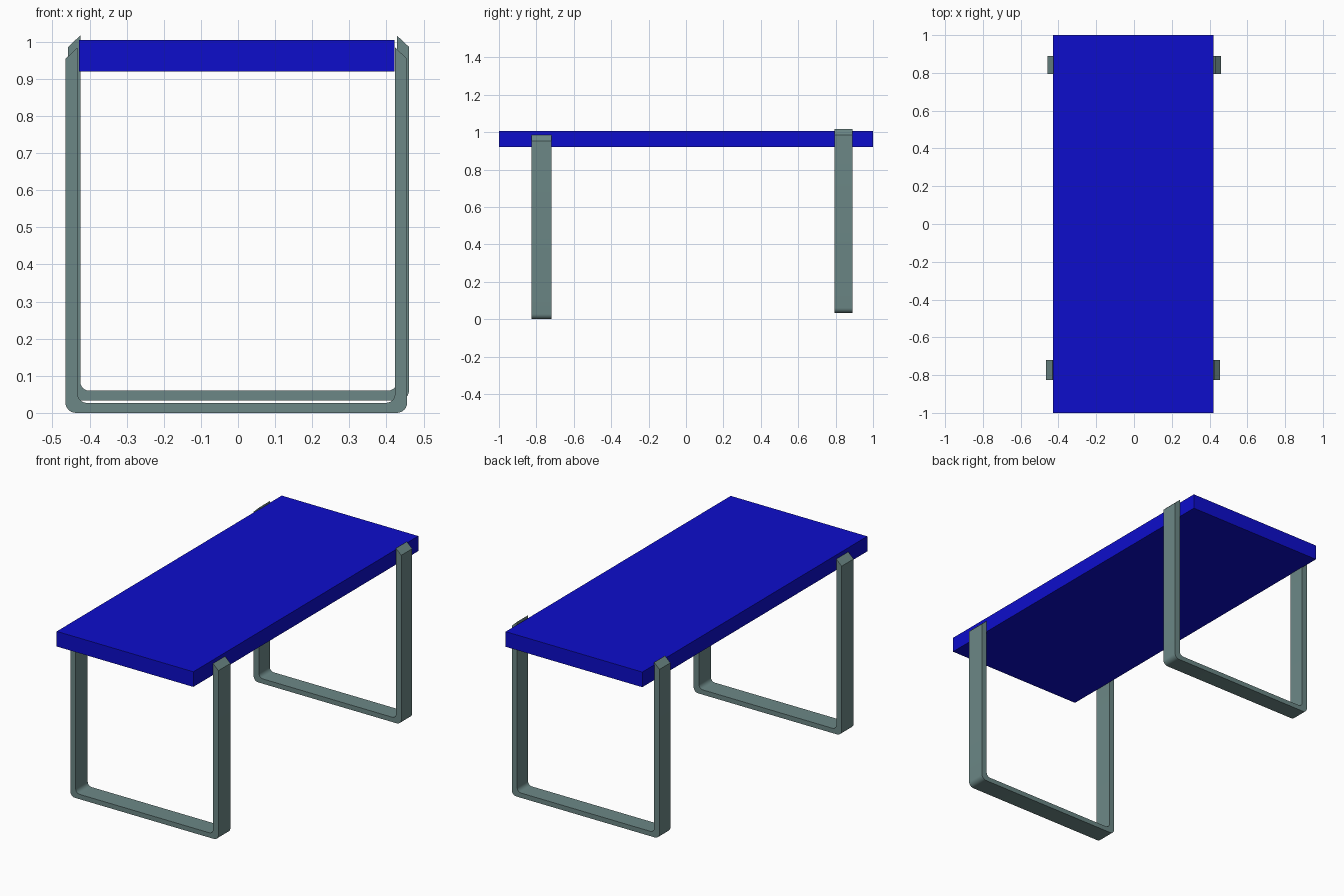
import bpy
import bmesh
from math import sin, cos, pi

cube = bpy.data.objects.get("Cube")
if cube:
    bpy.data.objects.remove(cube, do_unlink=True)


def make_material(name, rgb):
    mat = bpy.data.materials.new(name)
    mat.use_nodes = True
    colour = (*rgb, 1.0)
    mat.diffuse_color = colour
    mat.node_tree.nodes["Principled BSDF"].inputs["Base Color"].default_value = colour
    return mat


def add_object(name, bm, mat):
    bmesh.ops.recalc_face_normals(bm, faces=bm.faces)
    mesh = bpy.data.meshes.new(name)
    bm.to_mesh(mesh)
    bm.free()
    mesh.materials.append(mat)
    obj = bpy.data.objects.new(name, mesh)
    bpy.context.collection.objects.link(obj)
    return obj


def u_path(x0, x1, bottom, radius, top, steps=6):
    """Open U outline with rounded lower corners, from left top to right top."""
    path = [(x0, top)]
    for cx, start in ((x0 + radius, pi), (x1 - radius, 1.5 * pi)):
        for i in range(steps + 1):
            a = start + 0.5 * pi * i / steps
            path.append((cx + radius * cos(a), bottom + radius + radius * sin(a)))
    return path + [(x1, top)]


def leg_frame(name, x0, x1, y0, y1, bottom, top, mat):
    """Flat bar bent into a U, with tips cut at a slant that rises inwards."""
    side, base, slant = 0.033, 0.027, 0.031
    outer = u_path(x0, x1, bottom, 0.028, top - slant)
    inner = u_path(x0 + side, x1 - side, bottom + base, 0.024, top)
    bm = bmesh.new()
    rings = []
    for (ox, oz), (ix, iz) in zip(outer, inner):
        corners = ((ox, y0, oz), (ox, y1, oz), (ix, y1, iz), (ix, y0, iz))
        rings.append([bm.verts.new(c) for c in corners])
    for a, b in zip(rings, rings[1:]):
        for i in range(4):
            j = (i + 1) % 4
            bm.faces.new((a[i], a[j], b[j], b[i]))
    bm.faces.new(rings[0])
    bm.faces.new(rings[-1])
    obj = add_object(name, bm, mat)
    # Smooth bends, crisp bar edges
    bpy.ops.object.select_all(action="DESELECT")
    obj.select_set(True)
    bpy.context.view_layer.objects.active = obj
    bpy.ops.object.shade_smooth_by_angle()


blue = make_material("blue", (0.004, 0.004, 0.6))
steel = make_material("grey green steel", (0.15, 0.245, 0.24))

# Tabletop slab
bm = bmesh.new()
bmesh.ops.create_cube(bm, size=1)
bmesh.ops.scale(bm, vec=(0.85, 2.0, 0.085), verts=bm.verts)
bmesh.ops.translate(bm, vec=(-0.003, 0, 0.9625), verts=bm.verts)
add_object("tabletop", bm, blue)

# Leg frames, the back one set slightly higher and to the left
leg_frame("front_leg_frame", -0.465, 0.456, -0.826, -0.719, 0.0, 0.985, steel)
leg_frame("back_leg_frame", -0.458, 0.461, 0.793, 0.89, 0.033, 1.017, steel)
